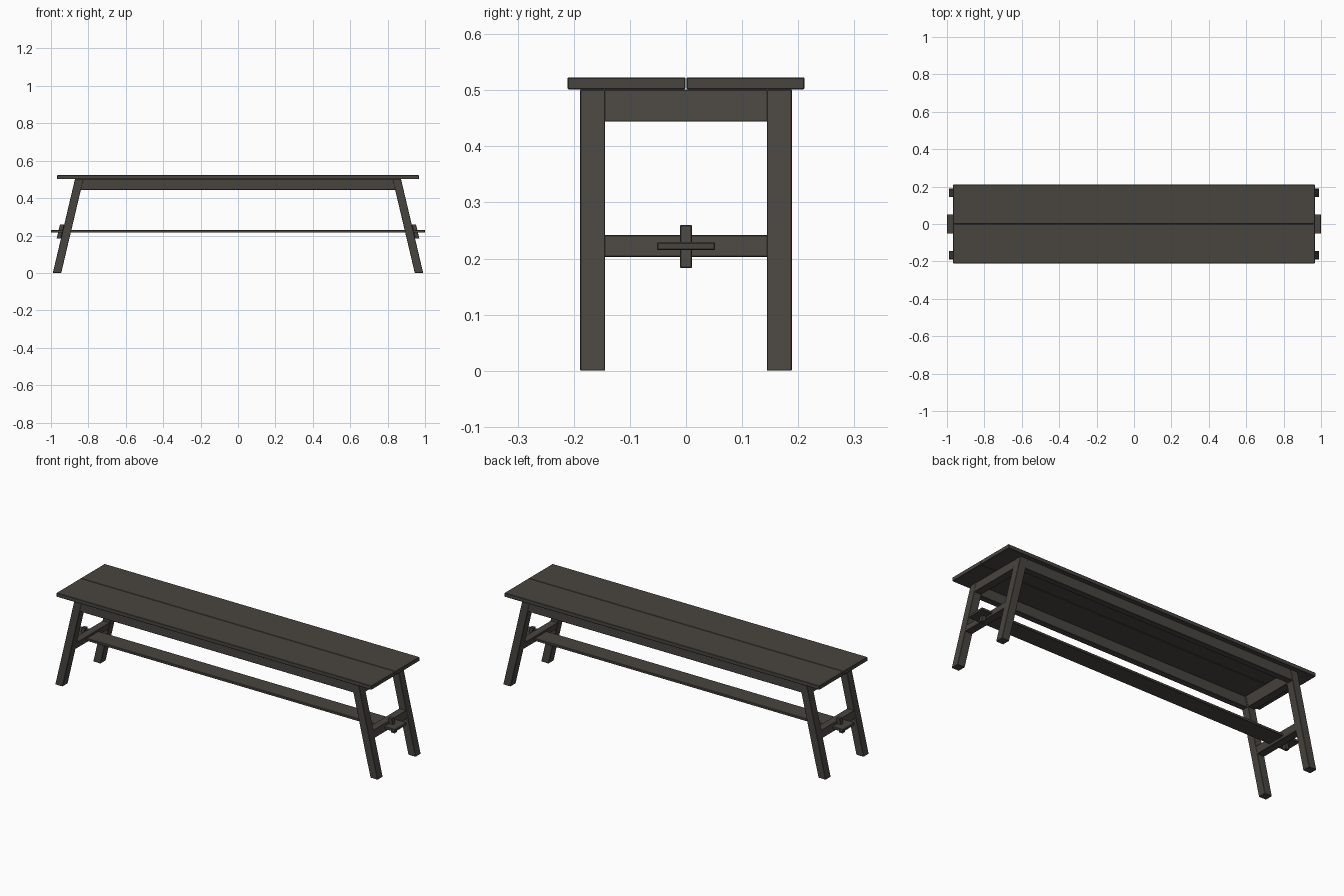
import bpy, bmesh

if "Cube" in bpy.data.objects:
    bpy.data.objects.remove(bpy.data.objects["Cube"])

wood = bpy.data.materials.new("dark brown wood")
wood.diffuse_color = (0.066, 0.059, 0.050, 1)
wood.use_nodes = True
wood.node_tree.nodes["Principled BSDF"].inputs["Base Color"].default_value = wood.diffuse_color

SLOPE = 0.236      # outward splay of the end frames (x per z)
OUTER = 0.99       # outer x of a leg at the floor
THICK = 0.045      # horizontal thickness of the leg


def prism(name, profile, y0, y1, bevel=0.0015):
    """Extrude an xz profile from y0 to y1, with slightly eased edges."""
    bm = bmesh.new()
    face = bm.faces.new([bm.verts.new((x, y0, z)) for x, z in profile])
    ext = bmesh.ops.extrude_face_region(bm, geom=[face])
    bmesh.ops.translate(bm, vec=(0, y1 - y0, 0),
                        verts=[v for v in ext["geom"] if isinstance(v, bmesh.types.BMVert)])
    bmesh.ops.recalc_face_normals(bm, faces=bm.faces)
    if bevel:
        bmesh.ops.bevel(bm, geom=bm.edges[:], offset=bevel, segments=1,
                        affect='EDGES', clamp_overlap=True)
    me = bpy.data.meshes.new(name)
    bm.to_mesh(me)
    bm.free()
    me.materials.append(wood)
    ob = bpy.data.objects.new(name, me)
    bpy.context.collection.objects.link(ob)
    return ob


def slanted(s, z0, z1, inner=-THICK, outer=0.0):
    """Profile that follows the leg's slope between two heights; s is the side."""
    def x(z, off):
        return s * (OUTER - SLOPE * z + off)
    return [(x(z0, inner), z0), (x(z0, outer), z0), (x(z1, outer), z1), (x(z1, inner), z1)]


def rect(x, z0, z1):
    return [(-x, z0), (x, z0), (x, z1), (-x, z1)]


# Seat planks and long aprons
for s, side in ((-1, "front"), (1, "back")):
    a, b = sorted((s * 0.001, s * 0.211))
    prism(side + "_seat_plank", rect(0.967, 0.501, 0.523), a, b, 0.002)
    a, b = sorted((s * 0.153, s * 0.188))
    apron = [(-0.865, 0.444), (0.865, 0.444), (0.852, 0.501), (-0.852, 0.501)]
    prism(side + "_apron", apron, a, b)

# Splayed end frames
for s, end in ((-1, "left"), (1, "right")):
    for t, side in ((-1, "front"), (1, "back")):
        a, b = sorted((t * 0.144, t * 0.189))
        prism(f"{side}_{end}_leg", slanted(s, 0, 0.501), a, b)
    prism(end + "_top_rail", slanted(s, 0.444, 0.501, -0.044, -0.0005), -0.146, 0.146)
    prism(end + "_middle_rail", slanted(s, 0.203, 0.242, -0.044, -0.0005), -0.146, 0.146)
    # Wedge that locks the stretcher outside the middle rail
    prism(end + "_wedge", slanted(s, 0.183, 0.26, 0.0, 0.023), -0.011, 0.011, 0.002)

# Long flat stretcher passing through both middle rails
prism("stretcher", rect(1.0, 0.215, 0.229), -0.052, 0.052, 0.002)
